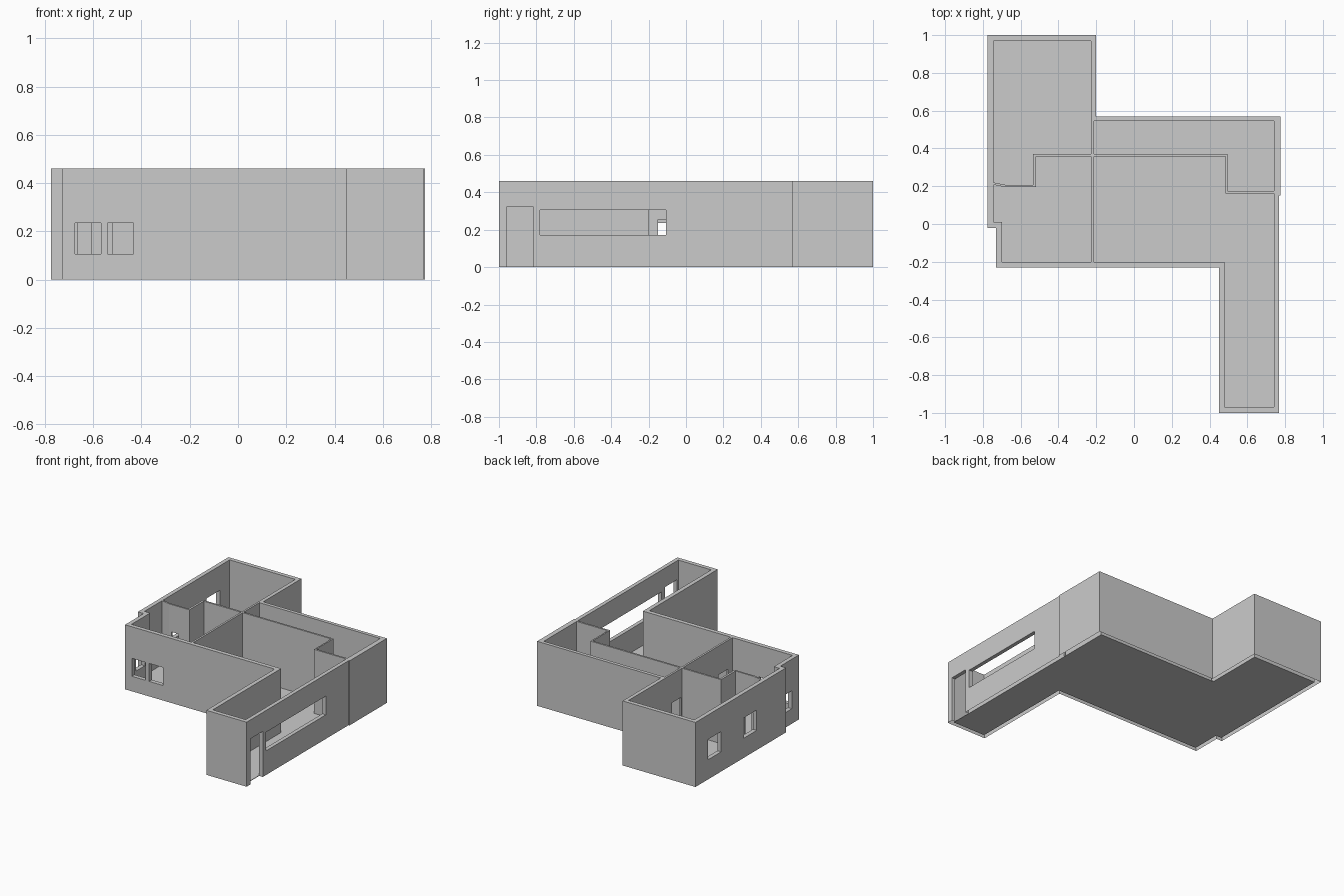
import bpy, bmesh

if "Cube" in bpy.data.objects:
    bpy.data.objects.remove(bpy.data.objects["Cube"])

H = 0.46  # wall height


def prism(name, pts, z0, z1):
    """Closed vertical prism over a floor-plan outline."""
    bm = bmesh.new()
    face = bm.faces.new([bm.verts.new((x, y, z0)) for x, y in pts])
    if z1 > z0:
        ext = bmesh.ops.extrude_face_region(bm, geom=[face])
        top = [v for v in ext["geom"] if isinstance(v, bmesh.types.BMVert)]
        bmesh.ops.translate(bm, verts=top, vec=(0, 0, z1 - z0))
    bmesh.ops.recalc_face_normals(bm, faces=bm.faces)
    me = bpy.data.meshes.new(name)
    bm.to_mesh(me)
    bm.free()
    ob = bpy.data.objects.new(name, me)
    bpy.context.collection.objects.link(ob)
    return ob


def box(name, x0, x1, y0, y1, z0, z1):
    return prism(name, [(x0, y0), (x1, y0), (x1, y1), (x0, y1)], z0, z1)


# Outer shell of the house
walls = prism("walls", [
    (-0.775, 1), (-0.2, 1), (-0.2, 0.57), (0.775, 0.57), (0.775, 0.15), (0.768, 0.15),
    (0.768, -1), (0.45, -1), (0.45, -0.23), (-0.73, -0.23), (-0.73, -0.02), (-0.775, -0.02)], 0, H)

# Four rooms hollowed out of the shell
rooms = {
    "back_left_room": [(-0.745, 0.97), (-0.227, 0.97), (-0.227, 0.37), (-0.535, 0.37),
                       (-0.535, 0.207), (-0.68, 0.207), (-0.745, 0.22)],
    "front_left_room": [(-0.52, 0.357), (-0.227, 0.357), (-0.227, -0.2), (-0.7, -0.2),
                        (-0.7, 0.01), (-0.745, 0.01), (-0.745, 0.208), (-0.68, 0.195), (-0.52, 0.195)],
    "main_room": [(-0.213, 0.357), (0.485, 0.357), (0.485, 0.162), (0.74, 0.162),
                  (0.74, -0.97), (0.48, -0.97), (0.48, -0.2), (-0.213, -0.2)],
    "back_right_room": [(-0.213, 0.545), (0.74, 0.545), (0.74, 0.175), (0.495, 0.175),
                        (0.495, 0.37), (-0.213, 0.37)],
}
cutters = [prism(n, p, -0.1, H + 0.1) for n, p in rooms.items()]

# Doors and windows: x0, x1, y0, y1, z0, z1
openings = {
    "entrance": (0.71, 0.8, -0.957, -0.818, -0.1, 0.325),
    "long_window": (0.71, 0.8, -0.78, -0.107, 0.172, 0.305),
    "front_window_a": (-0.676, -0.568, -0.26, -0.17, 0.107, 0.235),
    "front_window_b": (-0.54, -0.432, -0.26, -0.17, 0.107, 0.235),
    "left_window_a": (-0.8, -0.72, 0.71, 0.86, 0.14, 0.285),
    "left_window_b": (-0.8, -0.72, 0.31, 0.46, 0.14, 0.285),
    "left_window_c": (-0.76, -0.68, -0.15, -0.05, 0.107, 0.235),
    "inner_door_a": (-0.24, -0.205, -0.15, -0.04, -0.1, 0.255),
    "inner_door_b": (-0.24, -0.205, 0.38, 0.48, -0.1, 0.255),
    "inner_door_c": (-0.663, -0.607, 0.17, 0.23, -0.1, 0.265),
}
cutters += [box(n, *d) for n, d in openings.items()]

for c in cutters:
    c.hide_render = True
    mod = walls.modifiers.new(c.name, "BOOLEAN")
    mod.operation, mod.solver, mod.object = "DIFFERENCE", "EXACT", c

# Bake the cuts, then open the undersides of the walls
dg = bpy.context.evaluated_depsgraph_get()
dg.update()
baked = bpy.data.meshes.new_from_object(walls.evaluated_get(dg))
walls.modifiers.clear()
walls.data = baked
bm = bmesh.new()
bm.from_mesh(baked)
under = [f for f in bm.faces if f.normal.z < -0.9 and f.calc_center_median().z < 0.01]
bmesh.ops.delete(bm, geom=under, context="FACES_ONLY")
bm.to_mesh(baked)
bm.free()
for c in cutters:
    bpy.data.objects.remove(c)

# Thin floor slab inside the outer walls
floor = prism("floor", [
    (-0.745, 0.97), (-0.227, 0.97), (-0.227, 0.545), (0.74, 0.545), (0.74, -0.97), (0.48, -0.97),
    (0.48, -0.2), (-0.7, -0.2), (-0.7, 0.01), (-0.745, 0.01)], 0, 0.004)
